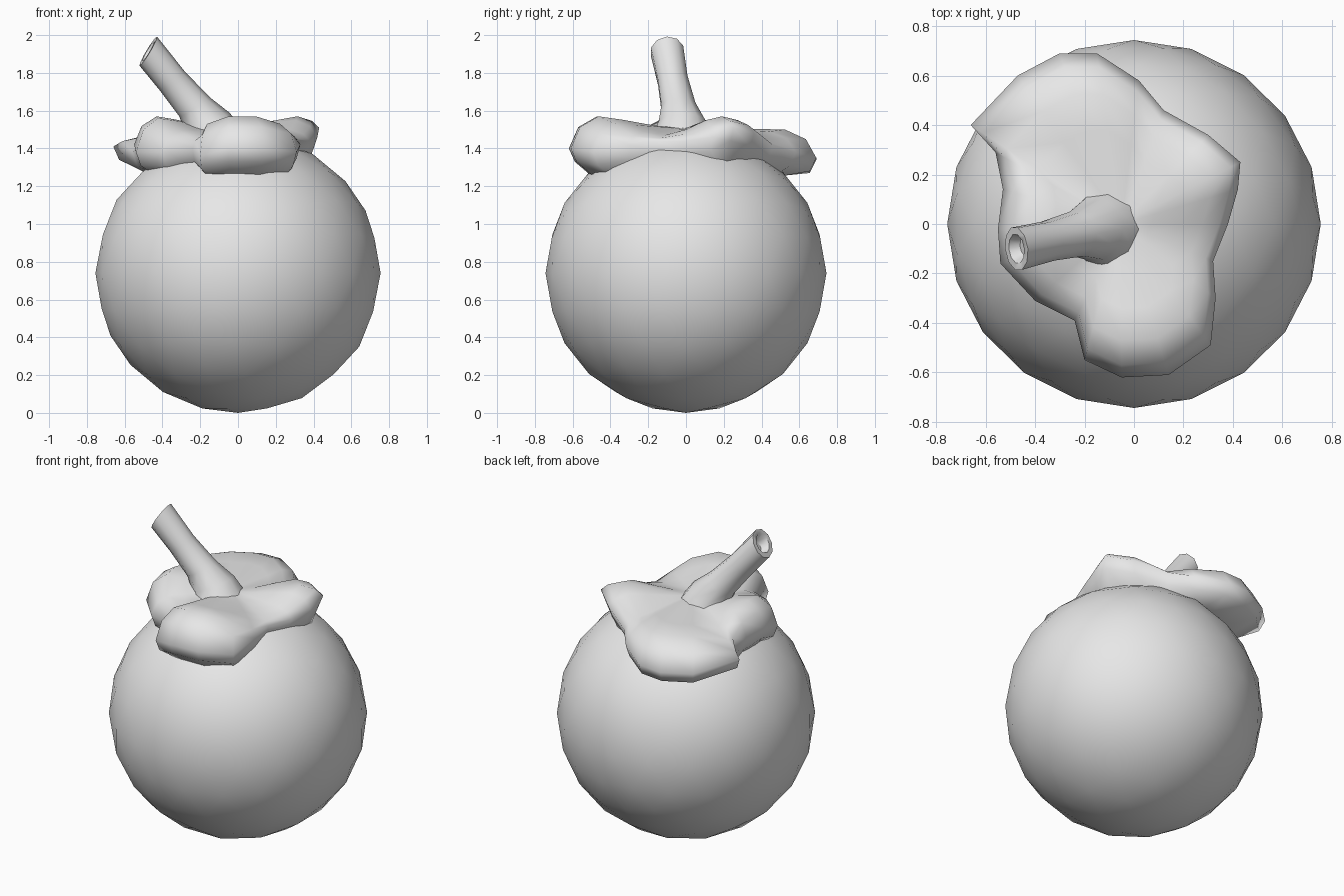
import bpy
import bmesh
import math
from mathutils import Vector

cube = bpy.data.objects.get("Cube")
if cube:
    bpy.data.objects.remove(cube, do_unlink=True)

# One plain grey for the whole fruit
grey = bpy.data.materials.new("plain_grey")
grey.use_nodes = True
grey.diffuse_color = (0.8, 0.8, 0.8, 1)
for node in grey.node_tree.nodes:
    if node.type == 'BSDF_PRINCIPLED':
        node.inputs["Base Color"].default_value = grey.diffuse_color


def finish(name, bm, sharp_angle):
    """Turn a bmesh into a named, smooth shaded object."""
    bmesh.ops.recalc_face_normals(bm, faces=bm.faces)
    mesh = bpy.data.meshes.new(name)
    bm.to_mesh(mesh)
    bm.free()
    mesh.materials.append(grey)
    obj = bpy.data.objects.new(name, mesh)
    bpy.context.collection.objects.link(obj)
    bpy.ops.object.select_all(action='DESELECT')
    obj.select_set(True)
    bpy.context.view_layer.objects.active = obj
    bpy.ops.object.shade_smooth_by_angle(angle=math.radians(sharp_angle))
    return obj


def loft(name, rings, sharp_angle):
    """Bridge equal sized rings of points and close both ends."""
    bm = bmesh.new()
    loops = [[bm.verts.new(point) for point in ring] for ring in rings]
    count = len(loops[0])
    for lower, upper in zip(loops, loops[1:]):
        for i in range(count):
            j = (i + 1) % count
            bm.faces.new((lower[i], lower[j], upper[j], upper[i]))
    bm.faces.new(loops[0])
    bm.faces.new(loops[-1])
    return finish(name, bm, sharp_angle)


# Round fruit body with a coarse outline
body = bmesh.new()
bmesh.ops.create_icosphere(body, subdivisions=3, radius=0.755)
bmesh.ops.scale(body, vec=(1, 0.985, 0.98), verts=body.verts)
bmesh.ops.translate(body, vec=(0, 0, 0.74), verts=body.verts)
finish("fruit_body", body, 180)

# Leafy cap: rim outline as x, y, height of the puffed top, height of the rim
outline = [
    # pointed lobe on the +x side
    (.43, .25, 1.57, 1.49), (.30, .36, 1.55, 1.46), (.12, .46, 1.47, 1.40),
    # broad back lobe
    (.02, .58, 1.49, 1.36), (-.15, .69, 1.5, 1.33), (-.3, .69, 1.5, 1.32),
    (-.47, .6, 1.5, 1.32), (-.66, .4, 1.46, 1.39),
    # rolled lobe on the -x side
    (-.56, .29, 1.5, 1.36), (-.53, .14, 1.55, 1.38), (-.55, -.02, 1.57, 1.4),
    (-.54, -.16, 1.56, 1.36), (-.4, -.31, 1.5, 1.36), (-.24, -.39, 1.47, 1.38),
    # puffed front lobe
    (-.2, -.55, 1.53, 1.34), (-.05, -.62, 1.57, 1.38), (.14, -.61, 1.57, 1.38),
    (.31, -.49, 1.53, 1.36), (.33, -.3, 1.49, 1.4),
    # hollow before the pointed lobe
    (.32, -.15, 1.47, 1.42), (.38, 0, 1.5, 1.42), (.42, .14, 1.55, 1.44),
]
center = Vector((-0.05, 0, 1.51))


def cap_ring(fraction, height):
    ring = []
    for x, y, top, rim in outline:
        point = center.lerp(Vector((x, y, center.z)), fraction)
        point.z = height(top, rim)
        ring.append(point)
    return ring


def tucked_ring():
    """Last ring, hidden inside the body below the lobes."""
    ring = []
    for x, y, top, rim in outline:
        radius = math.hypot(x, y)
        scale = min(0.8, 0.5 / radius)
        ring.append(Vector((x * scale, y * scale, 1.25)))
    return ring


loft("leaf_cap", [
    cap_ring(0.08, lambda top, rim: center.z),
    cap_ring(0.28, lambda top, rim: center.z * 0.8 + top * 0.2),
    cap_ring(0.55, lambda top, rim: center.z * 0.3 + top * 0.7),
    cap_ring(0.76, lambda top, rim: top),
    cap_ring(0.92, lambda top, rim: top * 0.7 + rim * 0.3),
    cap_ring(1.0, lambda top, rim: rim + 0.02),
    cap_ring(0.95, lambda top, rim: rim - 0.05),
    tucked_ring(),
], 75)

# Leaning stem: flared foot, narrow middle, slanted and hollowed cut end
stem_sections = [
    # position, radius, direction the section faces
    ((-.13, -.02, 1.44), .17, (-.3, 0, 1)),
    ((-.16, -.02, 1.53), .13, (-.5, 0, 1)),
    ((-.23, -.04, 1.62), .095, (-.65, -.1, 1)),
    ((-.35, -.07, 1.76), .083, (-.75, -.2, 1)),
    ((-.475, -.1, 1.915), .09, (-1.5, -.2, .9)),
    ((-.475, -.1, 1.915), .06, (-1.5, -.2, .9)),
    ((-.44, -.09, 1.88), .04, (-1.5, -.2, .9)),
]
stem_rings = []
for position, radius, facing in stem_sections:
    normal = Vector(facing).normalized()
    across = Vector((0, 1, 0)).cross(normal).normalized()
    side = normal.cross(across)
    ring = []
    for i in range(10):
        turn = math.tau * i / 10
        offset = across * math.cos(turn) + side * math.sin(turn)
        ring.append(Vector(position) + offset * radius)
    stem_rings.append(ring)
loft("stem", stem_rings, 60)
